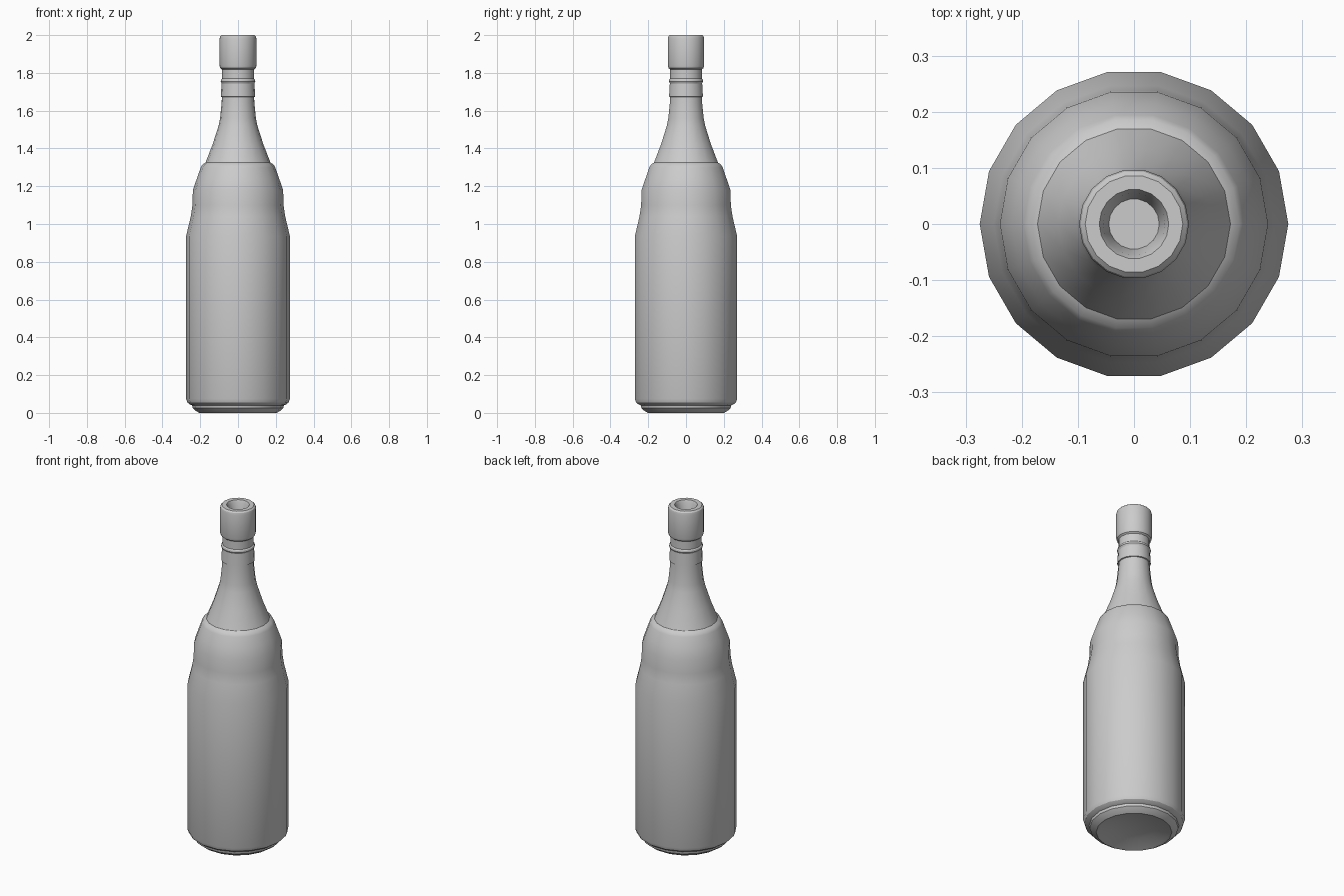
import bpy, bmesh, math

if "Cube" in bpy.data.objects:
    bpy.data.objects.remove(bpy.data.objects["Cube"])


def lathe(name, profile, sides=18, angle=28):
    """Revolve (radius, z) points around z; a zero radius makes a pole."""
    bm = bmesh.new()
    rings = []
    for r, z in profile:
        if r == 0:
            rings.append([bm.verts.new((0, 0, z))])
        else:
            rings.append([bm.verts.new((r * math.cos(math.tau * i / sides),
                                        r * math.sin(math.tau * i / sides), z))
                          for i in range(sides)])
    for a, b in zip(rings, rings[1:]):
        for i in range(sides):
            j = (i + 1) % sides
            quad = [a[i % len(a)], a[j % len(a)], b[j % len(b)], b[i % len(b)]]
            bm.faces.new(list(dict.fromkeys(quad)))
    bmesh.ops.recalc_face_normals(bm, faces=bm.faces)
    mesh = bpy.data.meshes.new(name)
    bm.to_mesh(mesh)
    bm.free()
    obj = bpy.data.objects.new(name, mesh)
    bpy.context.collection.objects.link(obj)
    bpy.ops.object.select_all(action='DESELECT')
    obj.select_set(True)
    bpy.context.view_layer.objects.active = obj
    bpy.ops.object.shade_smooth_by_angle(angle=math.radians(angle))
    return obj


# Whole bottle glass: hollowed base, body, shoulder, neck rings, lip and mouth
lathe("bottle", [
    # base with shallow hollow
    (0, 0.035), (0.12, 0.027), (0.19, 0.004), (0.205, 0.0), (0.225, 0.012),
    (0.24, 0.025), (0.243, 0.04), (0.255, 0.045), (0.268, 0.055),
    # body and shoulder
    (0.275, 0.075), (0.275, 0.935), (0.25, 1.04), (0.241, 1.10), (0.239, 1.18),
    (0.218, 1.24), (0.197, 1.30), (0.188, 1.315), (0.172, 1.325),
    # neck
    (0.135, 1.42), (0.103, 1.52), (0.095, 1.56), (0.087, 1.64), (0.085, 1.672),
    # neck rings
    (0.091, 1.674), (0.087, 1.745), (0.092, 1.755), (0.090, 1.765),
    (0.085, 1.77), (0.085, 1.818),
    # lip
    (0.094, 1.825), (0.098, 1.84), (0.098, 1.98), (0.095, 1.992), (0.087, 2.0),
    # mouth
    (0.062, 2.0), (0.055, 1.985), (0.045, 1.93), (0, 1.93),
])
